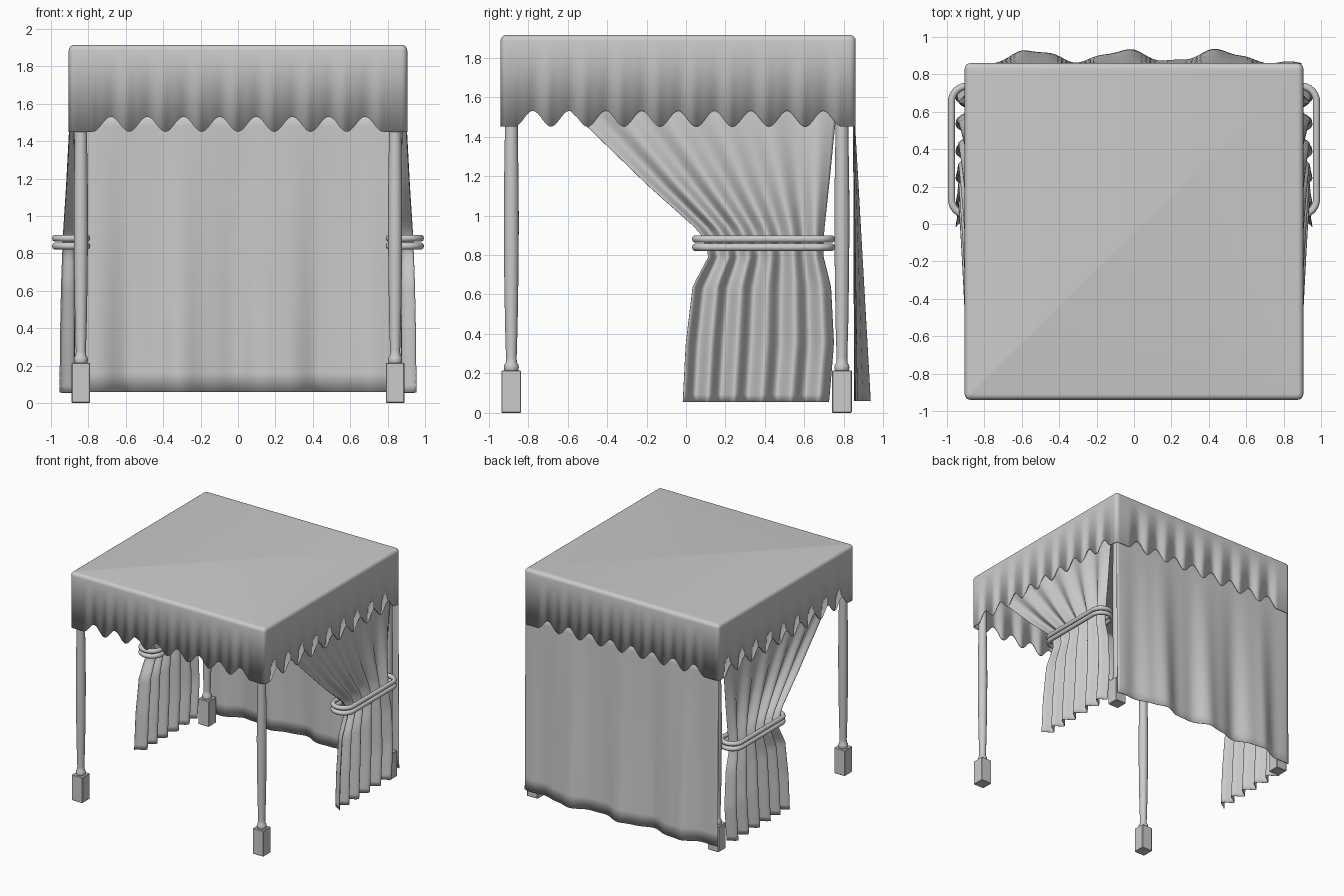
import bpy, bmesh, math
from math import sin, cos, pi

if "Cube" in bpy.data.objects:
    bpy.data.objects.remove(bpy.data.objects["Cube"])


def make(name, verts, faces, thick=0, angle=40):
    me = bpy.data.meshes.new(name)
    me.from_pydata(verts, [], faces)
    bm = bmesh.new()
    bm.from_mesh(me)
    bmesh.ops.remove_doubles(bm, verts=bm.verts, dist=1e-5)
    bmesh.ops.recalc_face_normals(bm, faces=bm.faces)
    bm.to_mesh(me)
    bm.free()
    ob = bpy.data.objects.new(name, me)
    bpy.context.collection.objects.link(ob)
    bpy.ops.object.select_all(action='DESELECT')
    ob.select_set(True)
    bpy.context.view_layer.objects.active = ob
    bpy.ops.object.shade_smooth_by_angle(angle=math.radians(angle))
    if thick:
        m = ob.modifiers.new("thickness", 'SOLIDIFY')
        m.thickness = thick
    return ob


def grid_faces(rows, cols, wrap_c=False, wrap_r=False):
    return [(i * cols + j, i * cols + (j + 1) % cols,
             (i + 1) % rows * cols + (j + 1) % cols, (i + 1) % rows * cols + j)
            for i in range(rows if wrap_r else rows - 1)
            for j in range(cols if wrap_c else cols - 1)]


def lerp(table, z):
    for (z0, *a), (z1, *b) in zip(table, table[1:]):
        if z >= z1 or (z1, *b) == tuple(table[-1]):
            t = (z0 - z) / (z0 - z1)
            return [p + (q - p) * t for p, q in zip(a, b)]


# canopy: rounded box shell open below, with scalloped hem
HX, HY, CY, R, TOP = 0.905, 0.90, -0.04, 0.03, 1.915


def hem(u, period, count):
    if abs(u) > count * period / 2:
        return 1.45
    phase = pi if count % 2 == 0 else 0
    return 1.49 + 0.04 * cos(2 * pi * u / period + phase)


loop = []
N = 144
for side in range(4):
    a = side * pi / 2
    along_x = side % 2 == 1
    for i in range(N + 1):
        t = -1 + 2 * i / N
        k = (HX if along_x else HY) - R
        u = t * k
        zb = hem(u, 0.194, 8) if along_x else hem(u, 0.184, 9)
        px = [HX - R, -u, -(HX - R), u][side]
        py = [u, HY - R, -u, -(HY - R)][side]
        loop.append((px, py, cos(a), sin(a), zb))
    for j in range(1, 4):
        b = a + j * pi / 8
        loop.append((px, py, cos(b), sin(b), 1.45))
verts = [(x + R * nx, CY + y + R * ny, zb) for x, y, nx, ny, zb in loop]
for j in range(5):
    a = j * pi / 8
    verts += [(x + R * cos(a) * nx, CY + y + R * cos(a) * ny, TOP - R + R * sin(a))
              for x, y, nx, ny, _ in loop]
n = len(loop)
faces = grid_faces(6, n, True)
faces.append(tuple(range(5 * n, 6 * n)))
make("canopy", verts, faces, 0.008)

# posts: turned column on a square foot
PROFILE = [(0.0, 0.2), (0.03, 0.205), (0.036, 0.217), (0.038, 0.23), (0.036, 0.243),
           (0.028, 0.255), (0.027, 0.28), (0.032, 0.45), (0.036, 0.7), (0.038, 0.95),
           (0.037, 1.15), (0.033, 1.4), (0.033, 1.9), (0, 1.9)]
for sx, s in ((-1, "left"), (1, "right")):
    for y, f in ((-0.885, "front"), (0.79, "back")):
        x = sx * 0.84
        S = 20
        verts = [(x + r * cos(2 * pi * k / S), y + r * sin(2 * pi * k / S), z)
                 for r, z in PROFILE for k in range(S)]
        make(f"{f}_{s}_post", verts, grid_faces(len(PROFILE), S, True))
        bpy.ops.mesh.primitive_cube_add(size=1, location=(x, y, 0.1075))
        foot = bpy.context.object
        foot.name = f"{f}_{s}_foot"
        foot.scale = (0.1, 0.1, 0.215)
        bpy.ops.object.transform_apply(location=False, rotation=False, scale=True)
        b = foot.modifiers.new("bevel", 'BEVEL')
        b.width = 0.004

# back curtain: gentle folds that grow towards the hem
rows, cols = 16, 73
verts = []
for i in range(rows):
    t = i / (rows - 1)
    z = 1.58 + (0.06 - 1.58) * t
    for j in range(cols):
        x = -0.895 + 1.79 * j / (cols - 1)
        fade = min(1, (0.895 - abs(x)) / 0.3)
        wave = 0.05 + 0.03 * cos(2 * pi * (x + 0.05) / 0.5) + 0.008 * cos(2 * pi * x / 0.21)
        verts.append((x, 0.85 + t * wave * (0.15 + 0.85 * fade), z))
make("back_curtain", verts, grid_faces(rows, cols), 0.004, 80)

# side curtains: gathered by a double tieback cord
# columns: height, front edge y, back edge y, middle x, fold depth
SHAPE = [(1.56, -0.62, 0.77, 0.888, 0.008), (1.45, -0.50, 0.755, 0.892, 0.012),
         (1.15, -0.19, 0.725, 0.898, 0.022), (0.92, 0.07, 0.70, 0.905, 0.03),
         (0.80, 0.12, 0.695, 0.91, 0.03), (0.64, 0.035, 0.735, 0.912, 0.034),
         (0.35, 0.0, 0.75, 0.914, 0.038), (0.055, -0.015, 0.725, 0.916, 0.038)]
for sx, s in ((-1, "left"), (1, "right")):
    rows, cols = 40, 81
    verts = []
    for i in range(rows):
        z = 1.56 + (0.055 - 1.56) * i / (rows - 1)
        y0, y1, xm, d = lerp(SHAPE, z)
        for j in range(cols):
            v = j / (cols - 1)
            fold = cos(2 * pi * 5.5 * v + 0.6 * sin(5 * v))
            verts.append((sx * (xm + d * fold), y0 + (y1 - y0) * v, z))
    make(f"{s}_curtain", verts, grid_faces(rows, cols), 0.004, 80)

    # tieback cords: rounded oblong loops
    for k, zc in enumerate((0.839, 0.881)):
        M, T, r, c = 48, 10, 0.019, 0.084
        verts = []
        for i in range(M):
            a = 2 * pi * (i + 0.5) / M
            dx, dy = cos(a), sin(a)
            px = 0.892 + c * dx
            py = 0.393 + (0.26 if dy > 0 else -0.26) + c * dy
            for j in range(T):
                b = 2 * pi * j / T
                verts.append((sx * (px + r * cos(b) * dx), py + r * cos(b) * dy,
                              zc + r * sin(b)))
        make(f"{s}_tieback_{k + 1}", verts, grid_faces(M, T, True, True), 0, 60)
